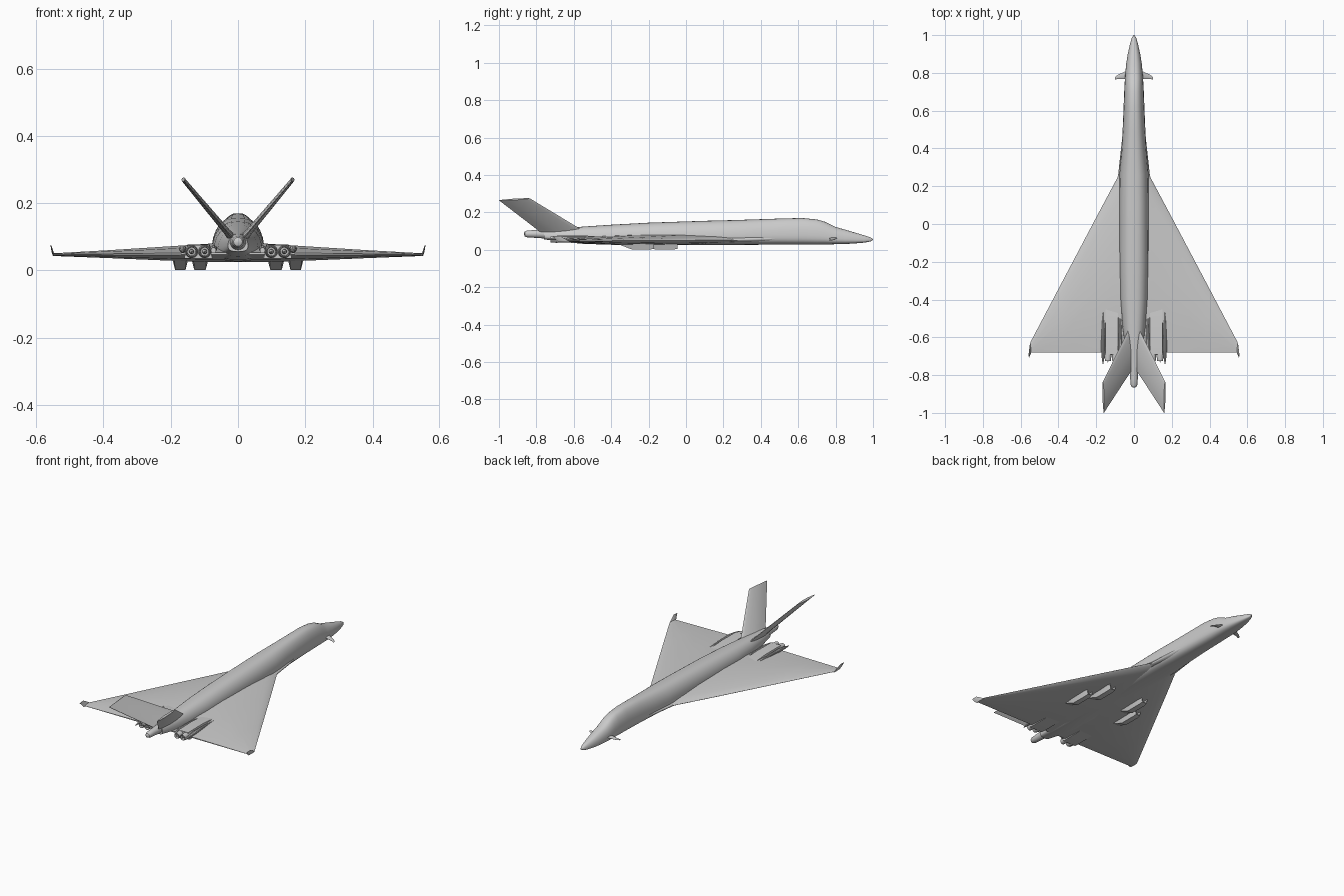
import bpy, bmesh, math
from mathutils import Vector


def loft(name, rings, mirror=False, angle=35):
    """Skin a list of equal-length closed rings and cap both ends."""
    bm = bmesh.new()
    vs = [[bm.verts.new(p) for p in r] for r in rings]
    n = len(rings[0])
    for a, b in zip(vs, vs[1:]):
        for i in range(n):
            j = (i + 1) % n
            bm.faces.new((a[i], a[j], b[j], b[i]))
    bm.faces.new(vs[0])
    bm.faces.new(vs[-1])
    bmesh.ops.recalc_face_normals(bm, faces=bm.faces)
    me = bpy.data.meshes.new(name)
    bm.to_mesh(me)
    bm.free()
    ob = bpy.data.objects.new(name, me)
    bpy.context.collection.objects.link(ob)
    if mirror:
        ob.modifiers.new("mirror", 'MIRROR').use_bisect_axis[0] = False
    bpy.ops.object.select_all(action='DESELECT')
    bpy.context.view_layer.objects.active = ob
    ob.select_set(True)
    bpy.ops.object.shade_smooth_by_angle(angle=math.radians(angle))
    return ob


def foil(le, te, normal, up, low):
    """Airfoil ring from leading to trailing edge with given half thicknesses."""
    le, te, n = Vector(le), Vector(te), Vector(normal).normalized()
    shape = [(0.03, .3), (.12, .6), (.3, .9), (.55, 1), (.8, .7), (1, .12)]
    top = [le.lerp(te, s) + n * up * k for s, k in shape]
    bot = [le.lerp(te, s) - n * low * k for s, k in reversed(shape)]
    return [le] + top + bot


def circle(x, y, z, r, n=20):
    return [(x + r * math.cos(2 * math.pi * i / n), y,
             z + r * math.sin(2 * math.pi * i / n)) for i in range(n)]


def section(y, w, bot, top, n=32):
    """Pear-shaped fuselage section, widest low down."""
    mid = bot + (top - bot) * 0.36
    ring = []
    for i in range(n):
        t = 2 * math.pi * i / n
        c, s = math.cos(t), math.sin(t)
        e = 0.7
        x = w * math.copysign(abs(c) ** e, c) * (1 - 0.22 * max(s, 0))
        z = math.copysign(abs(s) ** e, s)
        ring.append((x, y, mid + z * (top - mid if s > 0 else mid - bot)))
    return ring


# Fuselage: y, half width, bottom, top
loft("fuselage", [section(*s) for s in [
    (1.0, .002, .053, .058), (.985, .012, .044, .067), (.95, .022, .038, .078),
    (.9, .033, .034, .093), (.85, .041, .031, .108), (.8, .046, .030, .122),
    (.77, .048, .029, .137), (.74, .050, .029, .151), (.7, .052, .028, .162),
    (.62, .055, .028, .170), (.5, .060, .028, .167), (.38, .067, .027, .163),
    (.26, .077, .026, .159), (.1, .078, .026, .155), (-.2, .077, .026, .145),
    (-.4, .072, .027, .134), (-.55, .060, .032, .124), (-.66, .045, .042, .116),
    (-.76, .030, .056, .109)]])

# Rounded tail cone
loft("tail_cone", [circle(0, y, .085, r) for y, r in [
    (-.68, .027), (-.76, .024), (-.82, .02), (-.85, .018), (-.862, .013), (-.866, .004)]])

# Delta wing, blended into the body by a short root strake
UP = (0, 0, 1)
loft("wing", [
    foil((0, .34, .053), (0, -.68, .050), UP, .030, .027),
    foil((.076, .28, .053), (.076, -.68, .050), UP, .029, .026),
    foil((.088, .245, .053), (.088, -.68, .050), UP, .028, .026),
    foil((.2, .035, .051), (.2, -.68, .049), UP, .022, .021),
    foil((.38, -.306, .049), (.38, -.68, .048), UP, .012, .012),
    foil((.548, -.625, .047), (.548, -.68, .047), UP, .004, .004)], True)

# Wing strake running forward along the body
loft("strake", [
    foil((.03, .72, .066), (.03, .1, .066), UP, .012, .02),
    foil((.062, .46, .060), (.062, .1, .058), UP, .012, .018),
    foil((.084, .26, .053), (.084, .1, .053), UP, .008, .008)], True)

# Upturned winglets
loft("winglet", [
    foil((.546, -.622, .043), (.546, -.685, .043), (1, 0, 0), .004, .004),
    foil((.551, -.64, .055), (.551, -.695, .053), (1, 0, 0), .003, .003),
    foil((.556, -.675, .075), (.556, -.712, .073), (1, 0, 0), .0015, .0015)], True)

# V tail with a raised root fillet
N = (.78, 0, -.63)
loft("tail_fin", [
    foil((.018, -.53, .095), (.012, -.775, .092), N, .014, .014),
    foil((.036, -.575, .118), (.030, -.80, .112), N, .010, .010),
    foil((.165, -.835, .275), (.160, -1.0, .265), N, .006, .006)], True)

# Small drooping canards
loft("canard", [
    foil((.03, .815, .066), (.03, .768, .066), UP, .005, .005),
    foil((.085, .79, .054), (.085, .769, .054), UP, .003, .003),
    foil((.100, .778, .051), (.100, .764, .051), UP, .002, .002)], True)


def box_ring(y, x0, x1, z0, z1, taper=0.0):
    """Four-sided ring; taper narrows the top (+) or bottom (-)."""
    a, b = max(taper, 0), max(-taper, 0)
    return [(x0 + b, y, z0), (x1 - b, y, z0), (x1 - a, y, z1), (x0 + a, y, z1)]


# Engine housings sunk in the wing
loft("engine_housing", [
    box_ring(-.40, .078, .156, .045, .066, .006),
    box_ring(-.55, .074, .160, .036, .077, .010),
    box_ring(-.69, .076, .160, .036, .076, .010)], True)

# Pointed fairings beside the engines
for label, x, end in (("outer", .164, -.742), ("inner", .073, -.70)):
    loft(label + "_engine_fairing", [
        circle(x, -.46, .068, .001, 10), circle(x, -.56, .067, .007, 10),
        circle(x, -.65, .064, .011, 10), circle(x, -.70, .060, .008, 10),
        circle(x, end, .056, .002, 10)], True)

# Exhaust nozzles with hollow ends and inner cones
for label, x in (("inner", .099), ("outer", .138)):
    loft(label + "_nozzle", [circle(x, y, .056, r) for y, r in [
        (-.64, .018), (-.69, .019), (-.725, .016), (-.725, .0135), (-.69, .012)]], True)
    loft(label + "_exhaust_cone", [circle(x, y, .056, r, 12) for y, r in [
        (-.685, .008), (-.71, .006), (-.732, .001)]], True)

# Wedge-shaped intakes under the wing with recessed mouths
for label, x0, x1, y in (("inner", .086, .140, -.045), ("outer", .146, .197, -.17)):
    w = .004
    loft(label + "_intake", [
        box_ring(y - .19, x0, x1, .029, .04, -.008),
        box_ring(y - .12, x0, x1, .002, .04, -.010),
        box_ring(y - .02, x0, x1, .002, .04, -.010),
        box_ring(y, x0 + w, x1 - w, .006, .04, -.008),
        box_ring(y, x0 + 2 * w, x1 - 2 * w, .009, .036, -.007),
        box_ring(y - .06, x0 + 2 * w, x1 - 2 * w, .010, .036, -.007)], True, 20)
